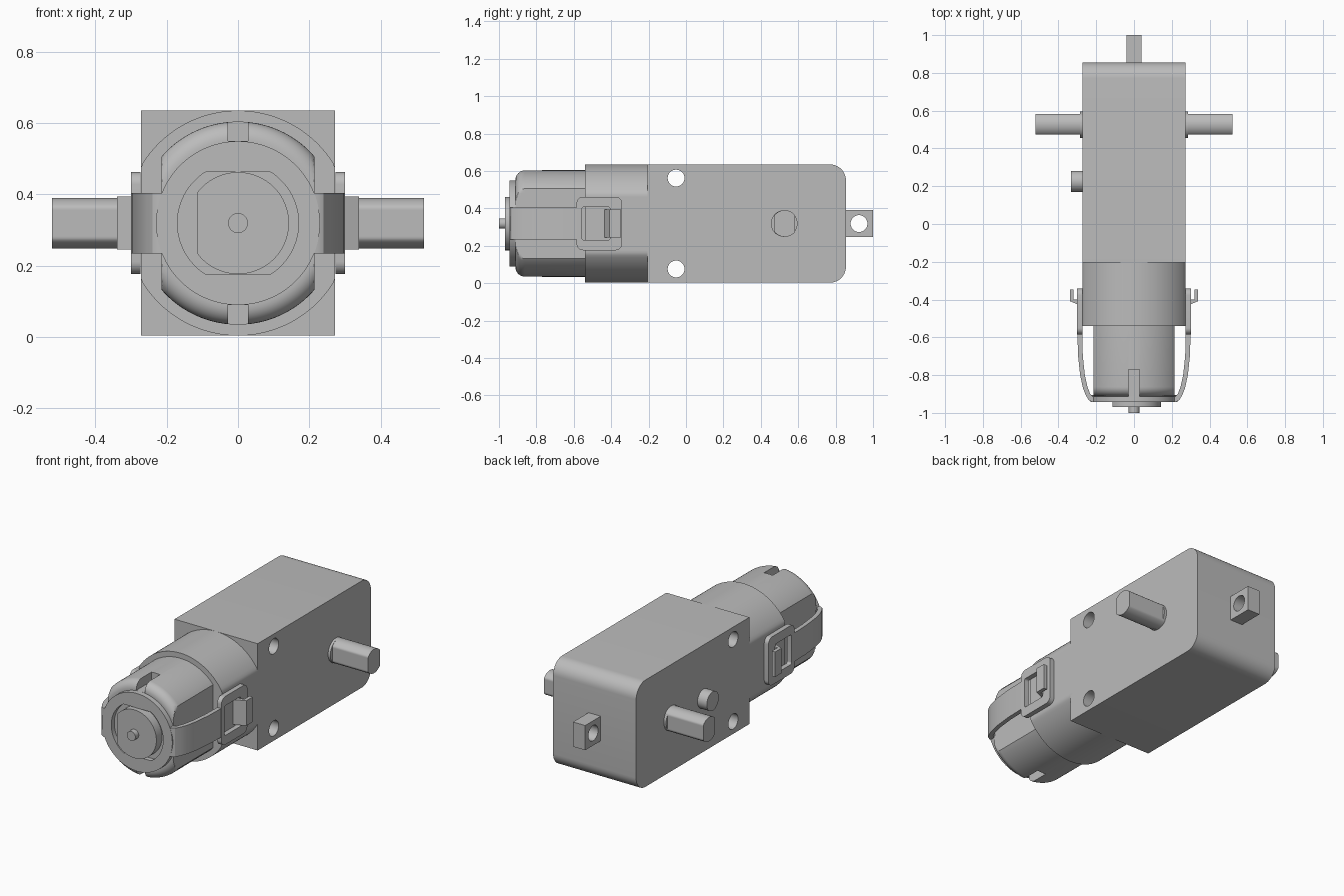
import bpy, bmesh, math

cube = bpy.data.objects.get("Cube")
if cube:
    bpy.data.objects.remove(cube, do_unlink=True)

grey = bpy.data.materials.new("mid grey")
grey.use_nodes = True
grey.diffuse_color = (0.5, 0.5, 0.5, 1)
grey.node_tree.nodes["Principled BSDF"].inputs["Base Color"].default_value = (0.5, 0.5, 0.5, 1)

MID = 0.319  # height of the motor and shaft axis

PLACE = {
    "x": lambda u, v, w: (w, u, v),
    "y": lambda u, v, w: (u, w, v),
    "z": lambda u, v, w: (u, v, w),
}


def loft(name, axis, rings):
    """Skin a list of (position, outline) rings along an axis."""
    bm = bmesh.new()
    loops = [[bm.verts.new(PLACE[axis](u, v, w)) for u, v in pts] for w, pts in rings]
    n = len(loops[0])
    for a, b in zip(loops, loops[1:]):
        for i in range(n):
            j = (i + 1) % n
            bm.faces.new((a[i], a[j], b[j], b[i]))
    bm.faces.new(loops[0])
    bm.faces.new(loops[-1])
    bmesh.ops.remove_doubles(bm, verts=bm.verts, dist=1e-5)
    bmesh.ops.recalc_face_normals(bm, faces=bm.faces)
    mesh = bpy.data.meshes.new(name)
    bm.to_mesh(mesh)
    bm.free()
    mesh.materials.append(grey)
    obj = bpy.data.objects.new(name, mesh)
    bpy.context.collection.objects.link(obj)
    return obj


def prism(name, axis, a, b, pts):
    return loft(name, axis, [(a, pts), (b, pts)])


def disc(cu, cv, r, lo=-9, hi=9, n=96, vlim=9):
    """Circle outline, flattened where it passes the given limits."""
    pts = []
    for i in range(n):
        t = 2 * math.pi * (i + 0.5) / n
        u = min(max(r * math.cos(t), lo), hi)
        v = min(max(r * math.sin(t), -vlim), vlim)
        pts.append((cu + u, cv + v))
    return pts


def rect(u0, u1, v0, v1, radii=(0, 0, 0, 0), steps=10):
    """Rectangle with a radius per corner, anticlockwise from lower left."""
    pts = []
    corners = ((u0, v0, 1, 1), (u1, v0, -1, 1), (u1, v1, -1, -1), (u0, v1, 1, -1))
    for k, (u, v, su, sv) in enumerate(corners):
        r = radii[k]
        if r == 0:
            pts.append((u, v))
            continue
        for i in range(steps + 1):
            t = math.pi + k * math.pi / 2 + i / steps * math.pi / 2
            pts.append((u + su * r + r * math.cos(t), v + sv * r + r * math.sin(t)))
    return pts


def cut(obj, *cutters):
    for c in cutters:
        mod = obj.modifiers.new("cut", "BOOLEAN")
        mod.operation = "DIFFERENCE"
        mod.solver = "EXACT"
        mod.object = c
        bpy.context.view_layer.objects.active = obj
        bpy.ops.object.modifier_apply(modifier=mod.name)
        bpy.data.objects.remove(c, do_unlink=True)


# Gearbox with rounded rear edges and two mounting holes
box = prism("gearbox", "x", -0.272, 0.272,
            rect(-0.205, 0.855, 0.003, 0.635, (0, 0.085, 0.085, 0)))
cut(box, *[prism("hole_cutter", "x", -0.5, 0.5, disc(-0.053, MID + s * 0.243, 0.045, n=48))
           for s in (-1, 1)])

# Flat-sided round neck holding the motor
prism("motor_neck", "y", -0.54, -0.19, disc(0, MID, 0.316, -0.272, 0.272, 128))

# Motor can with rounded front edge and a slot above and below
R, F = 0.285, 0.05
rings = [(-0.5, disc(0, MID, R, -0.215, 0.215, 128))]
for i in range(9):
    t = i / 8 * math.pi / 2
    rings.append((-0.862 - F * math.sin(t),
                  disc(0, MID, R - F + F * math.cos(t), -0.215, 0.215, 128)))
can = loft("motor_can", "y", rings)
cut(can, *[prism("slot_cutter", "z", MID + s * 0.23, MID + s * 0.4,
                 rect(-0.028, 0.028, -1, -0.77)) for s in (-1, 1)])

# End plate with a recess around the bearing hub
plate = prism("end_plate", "y", -0.943, -0.905, disc(0, MID, 0.23))
cut(plate, prism("recess_cutter", "y", -1, -0.915, disc(0, MID, 0.17, vlim=0.144)))
prism("bearing_hub", "y", -0.968, -0.90, disc(0, MID, 0.143, lo=-0.115))
prism("motor_pin", "y", -1.0, -0.95, disc(0, MID, 0.028, n=32))

# Rear mounting tab
tab = prism("rear_tab", "x", -0.04, 0.04, rect(0.84, 1.0, MID - 0.073, MID + 0.073))
cut(tab, prism("tab_hole_cutter", "x", -0.2, 0.2, disc(0.925, MID, 0.045, n=48)))

# Locating peg on one side only
prism("locating_peg", "x", -0.333, -0.26, disc(0.225, MID, 0.056, n=48))

OUTER = [(0.19, -0.942), (0.222, -0.942), (0.24, -0.932), (0.256, -0.905), (0.27, -0.87),
         (0.285, -0.80), (0.296, -0.70), (0.30, -0.57)]
INNER = [(0.274, -0.57), (0.271, -0.70), (0.26, -0.80), (0.247, -0.86),
         (0.232, -0.9), (0.218, -0.913), (0.19, -0.913)]
HOOK = [(0.265, -0.44), (0.30, -0.425), (0.34, -0.408), (0.34, -0.348),
        (0.319, -0.348), (0.319, -0.40), (0.265, -0.40)]

for s, side in ((1, "left"), (-1, "right")):
    # Strap arm, buckle frame and hook
    prism(side + "_strap", "z", MID - 0.085, MID + 0.085,
          [(s * x, y) for x, y in OUTER + INNER])
    buckle = prism(side + "_buckle", "x", s * 0.273, s * 0.301,
                   rect(-0.585, -0.342, MID - 0.143, MID + 0.143, (0.035,) * 4))
    cut(buckle, prism("window_cutter", "x", s * 0.2, s * 0.4,
                      rect(-0.557, -0.405, MID - 0.088, MID + 0.088, (0.012,) * 4)))
    prism(side + "_hook", "z", MID - 0.074, MID + 0.074, [(s * x, y) for x, y in HOOK])
    # Output shaft with two flats, and its collar
    prism(side + "_shaft_collar", "x", s * 0.26, s * 0.287, disc(0.525, MID, 0.071, n=64))
    prism(side + "_output_shaft", "x", s * 0.26, s * 0.522,
          disc(0.528, MID, 0.071, -0.055, 0.055, 64))

# Smooth curved surfaces, keep edges sharp
for obj in bpy.context.collection.objects:
    obj.select_set(obj.type == "MESH")
bpy.context.view_layer.objects.active = box
bpy.ops.object.shade_smooth_by_angle(angle=math.radians(30))
